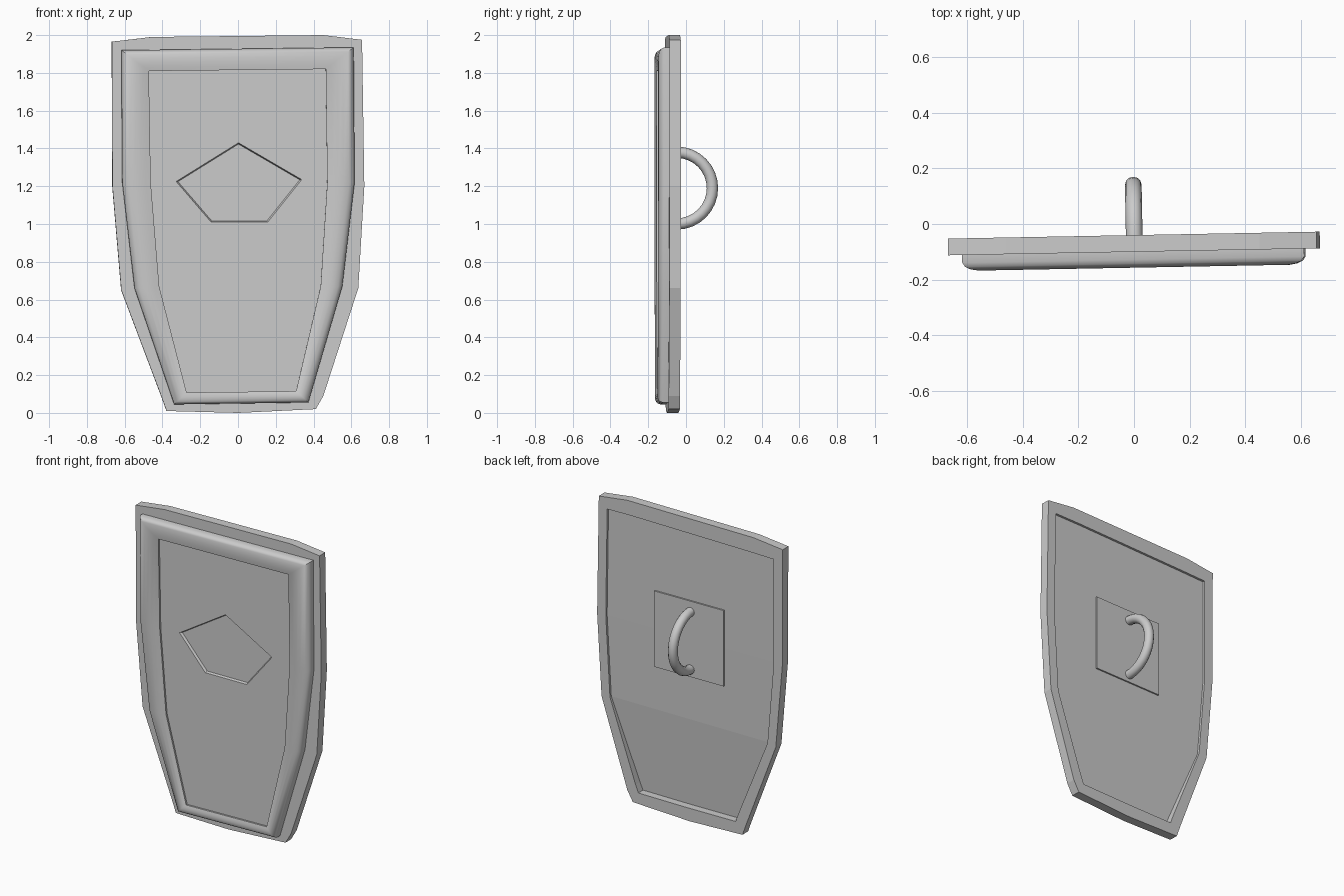
import bpy, bmesh, math
from mathutils import Matrix, Vector

if "Cube" in bpy.data.objects:
    bpy.data.objects.remove(bpy.data.objects["Cube"])

YAW = Matrix.Rotation(math.radians(1.07), 4, 'Z')   # the shield sits slightly turned


def ring(bm, pts, y):
    """Closed loop of vertices in an xz outline; y is a number or a function of z."""
    return [bm.verts.new((x, y(z) if callable(y) else y, z)) for x, z in pts]


def bridge(bm, a, b):
    n = len(a)
    for i in range(n):
        j = (i + 1) % n
        bm.faces.new((a[i], a[j], b[j], b[i]))


def finish(bm, name, smooth=False):
    bmesh.ops.recalc_face_normals(bm, faces=bm.faces)
    bm.transform(YAW)
    me = bpy.data.meshes.new(name)
    bm.to_mesh(me)
    bm.free()
    ob = bpy.data.objects.new(name, me)
    bpy.context.collection.objects.link(ob)
    if smooth:
        bpy.ops.object.select_all(action='DESELECT')
        ob.select_set(True)
        bpy.context.view_layer.objects.active = ob
        bpy.ops.object.shade_smooth_by_angle(angle=math.radians(35))
    return ob


# Outlines (x, z)
RIM = [(-.67, 1.965), (-.46, 1.99), (.45, 2.0), (.655, 1.975), (.667, 1.2), (.635, .66),
       (.45, .09), (.41, .02), (0, 0), (-.38, .01), (-.405, .08), (-.62, .65), (-.667, 1.2)]
RECESS = [(-.605, 1.885), (-.42, 1.89), (.4, 1.905), (.595, 1.905), (.605, 1.2), (.575, .67),
          (.39, .14), (.37, .09), (0, .085), (-.33, .085), (-.35, .14), (-.56, .66), (-.605, 1.2)]
FRAME_OUT = [(-.62, 1.92), (.61, 1.935), (.615, 1.22), (.55, .67), (.37, .055),
             (-.34, .045), (-.55, .66), (-.615, 1.22)]
FRAME_IN = [(-.475, 1.81), (.462, 1.82), (.47, 1.22), (.435, .67), (.305, .115),
            (-.275, .108), (-.42, .67), (-.465, 1.22)]
PENTAGON = [(0, 1.43), (.335, 1.235), (.155, 1.01), (-.145, 1.01), (-.33, 1.225)]


# Shield body: slab with a recessed back that gets deeper toward the bottom
def recess_y(z):
    return -.055 - .035 * max(0, (.67 - z) / .58)


bm = bmesh.new()
front = ring(bm, RIM, -.10)
back = ring(bm, RIM, -.04)
lip = ring(bm, RECESS, -.04)
floor = ring(bm, RECESS, recess_y)
bm.faces.new(front)
for a, b in ((front, back), (back, lip), (lip, floor)):
    bridge(bm, a, b)
for strip in ((0, 1, 2, 3, 4, 12), (12, 4, 5, 11), (11, 5, 6, 10), (10, 6, 7, 8, 9)):
    bm.faces.new([floor[i] for i in strip])
finish(bm, "shield_body")

# Raised front: rounded border, inner panel and sunken pentagon
bm = bmesh.new()
profile = [(0, -.095), (0, -.128), (.07, -.143), (.2, -.152), (.4, -.157),
           (.6, -.157), (.8, -.153), (1, -.147), (1, -.135)]
prev = None
for t, y in profile:
    pts = [(a + (c - a) * t, b + (d - b) * t)
           for (a, b), (c, d) in zip(FRAME_OUT, FRAME_IN)]
    cur = ring(bm, pts, y)
    if prev:
        bridge(bm, prev, cur)
    prev = cur
edge = ring(bm, PENTAGON, -.135)
sunk = ring(bm, [(x * .97, 1.2 + (z - 1.2) * .97) for x, z in PENTAGON], -.12)
bridge(bm, edge, sunk)
bm.faces.new(sunk)
bm.edges.ensure_lookup_table()
hole = [bm.edges.get((l[i], l[(i + 1) % len(l)])) for l in (prev, edge) for i in range(len(l))]
bmesh.ops.triangle_fill(bm, edges=hole, use_beauty=True, normal=Vector((0, -1, 0)))
finish(bm, "front_border_and_panel", smooth=True)

# Mounting plate on the back
bm = bmesh.new()
bmesh.ops.create_cube(bm, size=1, matrix=Matrix.Translation((.01, -.055, 1.2)) @
                      Matrix.Diagonal((.5, .02, .5, 1)))
finish(bm, "handle_plate")

# Handle: half ring of round tube
bm = bmesh.new()
R, r, SEG, SIDES = .19, .03, 16, 12
prev = None
for i in range(SEG + 1):
    a = math.pi * i / SEG
    cur = []
    for k in range(SIDES):
        b = math.tau * k / SIDES
        d = R + r * math.cos(b)
        cur.append(bm.verts.new((r * math.sin(b), -.05 + d * math.sin(a), 1.19 + d * math.cos(a))))
    if prev:
        bridge(bm, prev, cur)
    if i in (0, SEG):
        bm.faces.new(cur)
    prev = cur
finish(bm, "handle", smooth=True)
